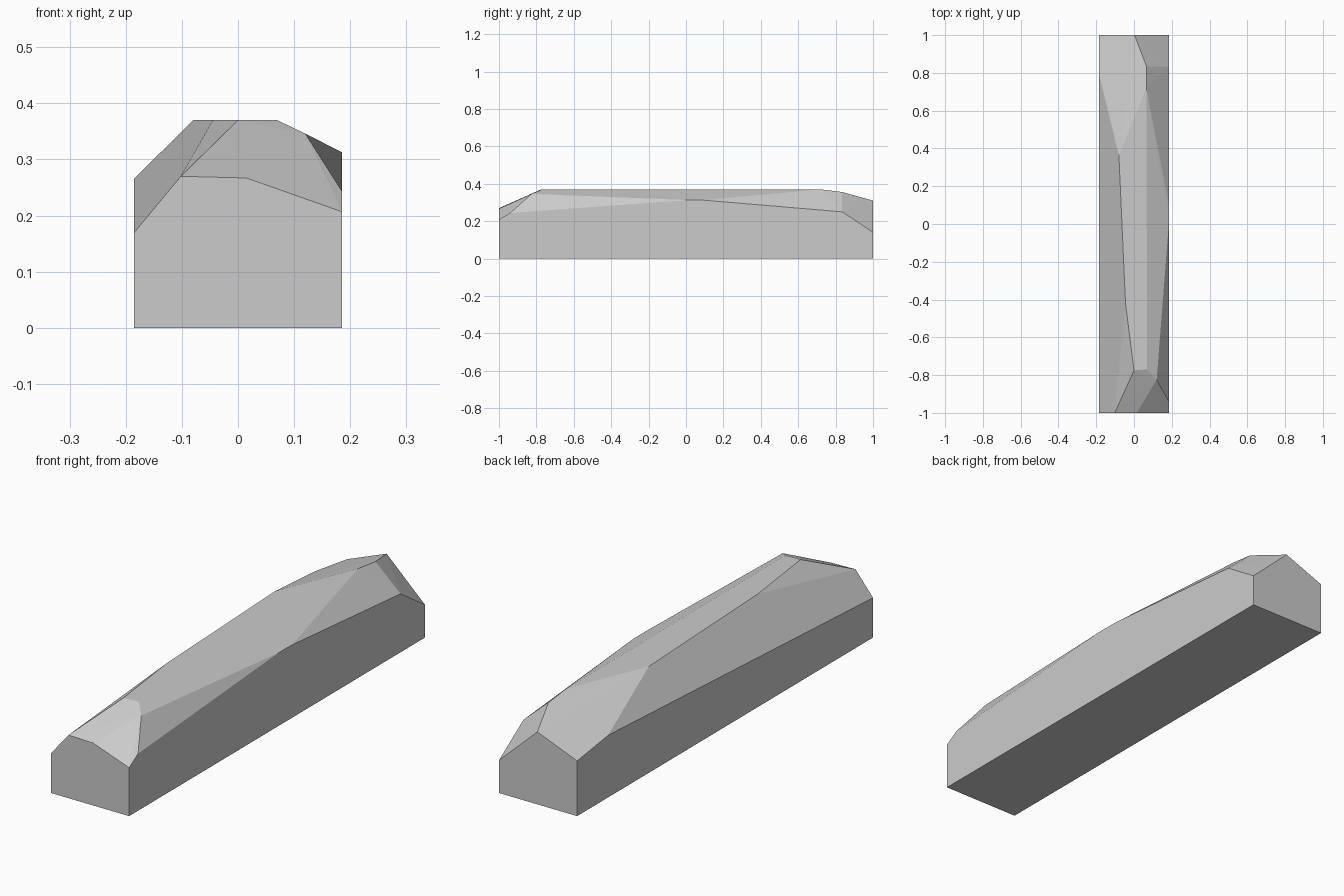
import bpy, bmesh
from math import radians

if "Cube" in bpy.data.objects:
    bpy.data.objects.remove(bpy.data.objects["Cube"])

W = 0.185  # half width of the block

# Outlines of the two end faces above the base: (x, z)
front_end = [(W, 0.207), (0.015, 0.267), (-0.102, 0.27), (-W, 0.17)]
back_end = [(W, 0.14), (0.003, 0.31), (-W, 0.236)]

# Flat top outline: (x, y)
flat_top = [(0.07, -0.77), (0.0, -0.775), (-0.045, -0.42), (-0.08, 0.365), (0.065, 0.72)]

# Corners where the chipped facets meet: (x, y, z)
facet_corners = [
    (W, -0.94, 0.244), (0.12, -0.825, 0.346), (W, 0.01, 0.313), (W, 0.1, 0.312),
    (W, 0.835, 0.25), (0.066, 0.835, 0.356), (-W, 0.79, 0.266),
]

points = [(x, y, 0) for x in (-W, W) for y in (-1, 1)]
points += [(x, -1, z) for x, z in front_end]
points += [(x, 1, z) for x, z in back_end]
points += [(x, y, 0.37) for x, y in flat_top]
points += facet_corners

# Rough-hewn block as the convex solid around its corners
bm = bmesh.new()
for p in points:
    bm.verts.new(p)
bmesh.ops.convex_hull(bm, input=bm.verts[:])
bmesh.ops.delete(bm, geom=[v for v in bm.verts if not v.link_faces], context='VERTS')
bmesh.ops.dissolve_limit(bm, angle_limit=radians(1), verts=bm.verts[:], edges=bm.edges[:])
bmesh.ops.recalc_face_normals(bm, faces=bm.faces[:])

mesh = bpy.data.meshes.new("stone_block")
bm.to_mesh(mesh)
bm.free()
bpy.context.collection.objects.link(bpy.data.objects.new("stone_block", mesh))
